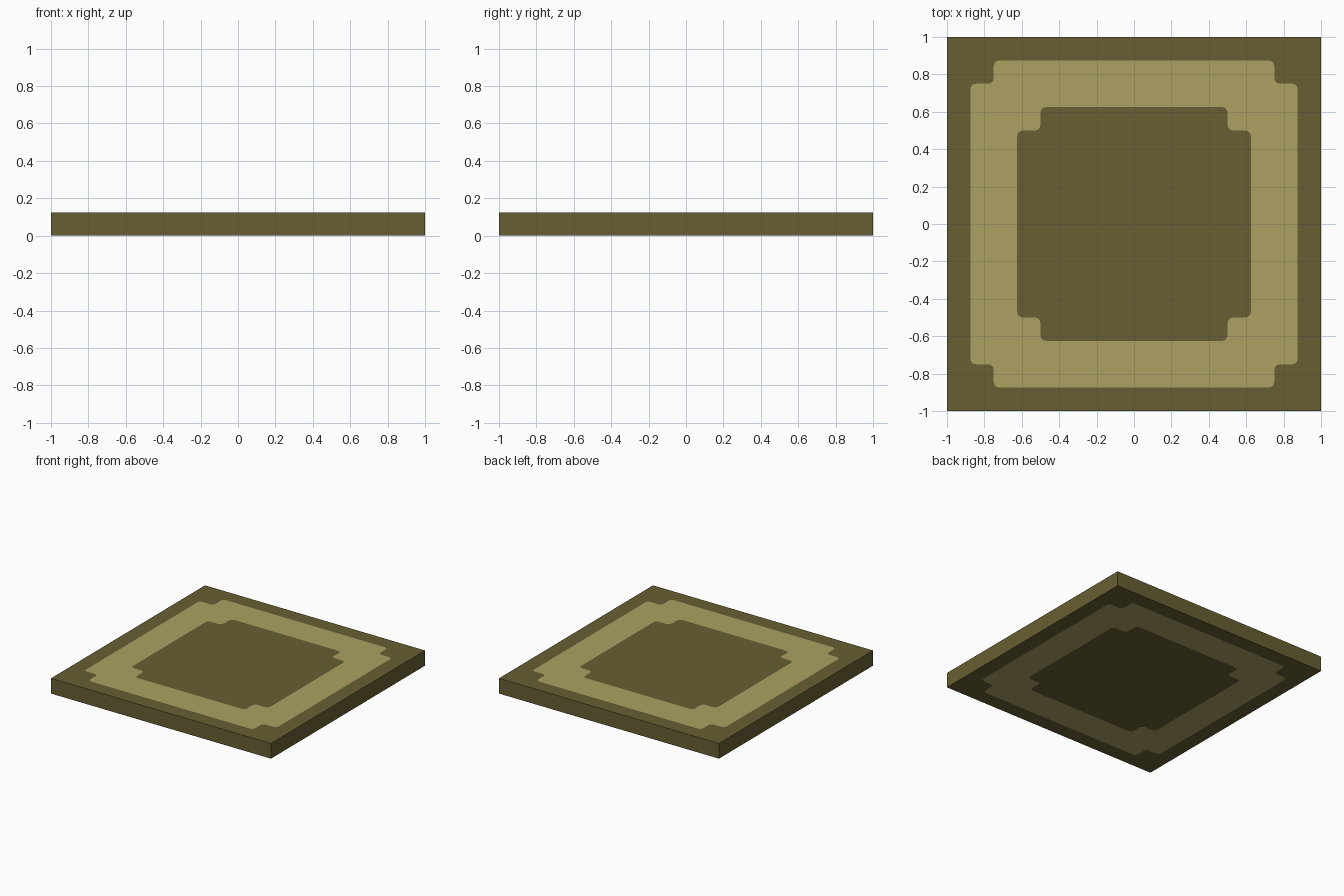
import bpy
import bmesh
import math
from mathutils import Vector

if "Cube" in bpy.data.objects:
    bpy.data.objects.remove(bpy.data.objects["Cube"])

THICK = 0.125
RADIUS = 0.03


def make_material(name, rgb):
    mat = bpy.data.materials.new(name)
    mat.diffuse_color = (*rgb, 1)
    mat.use_nodes = True
    mat.node_tree.nodes["Principled BSDF"].inputs["Base Color"].default_value = mat.diffuse_color
    return mat


def notched_profile(half, notch):
    """One quadrant of a square with stepped, softly rounded corners."""
    pts = [Vector(p) for p in ((half, 0), (half, notch), (notch, notch),
                               (notch, half), (0, half))]
    out = [pts[0]]
    for a, b, c in zip(pts, pts[1:], pts[2:]):
        start = b + (a - b).normalized() * RADIUS
        end = b + (c - b).normalized() * RADIUS
        centre = start + end - b
        for i in range(5):
            t = math.radians(90 * i / 4)
            out.append(centre + (start - centre) * math.cos(t) + (end - centre) * math.sin(t))
    out.append(pts[-1])
    return out


# Quadrant regions: dark border, light band, dark centre
outer = notched_profile(0.875, 0.75)
inner = notched_profile(0.625, 0.5)
regions = [
    ([Vector((1, 0)), Vector((1, 1)), Vector((0, 1))] + outer[::-1], 0),
    (outer + inner[::-1], 1),
    (inner + [Vector((0, 0))], 0),
]

bm = bmesh.new()


def add_face(coords, mat):
    bm.faces.new([bm.verts.new(c) for c in coords]).material_index = mat


# Top and underside carry the same pattern
for loop, mat in regions:
    add_face([(p.x, p.y, THICK) for p in loop], mat)
    add_face([(p.x, p.y, 0) for p in reversed(loop)], mat)

# Side walls
add_face([(1, 0, 0), (1, 1, 0), (1, 1, THICK), (1, 0, THICK)], 0)
add_face([(1, 1, 0), (0, 1, 0), (0, 1, THICK), (1, 1, THICK)], 0)
bmesh.ops.remove_doubles(bm, verts=bm.verts, dist=0.0001)

mesh = bpy.data.meshes.new("floor_tile")
bm.to_mesh(mesh)
bm.free()
mesh.materials.append(make_material("dark olive", (0.138, 0.114, 0.033)))
mesh.materials.append(make_material("light khaki", (0.418, 0.356, 0.122)))

tile = bpy.data.objects.new("floor_tile", mesh)
bpy.context.collection.objects.link(tile)

# Mirror the quadrant to the full tile
mirror = tile.modifiers.new("mirror", 'MIRROR')
mirror.use_axis = (True, True, False)
